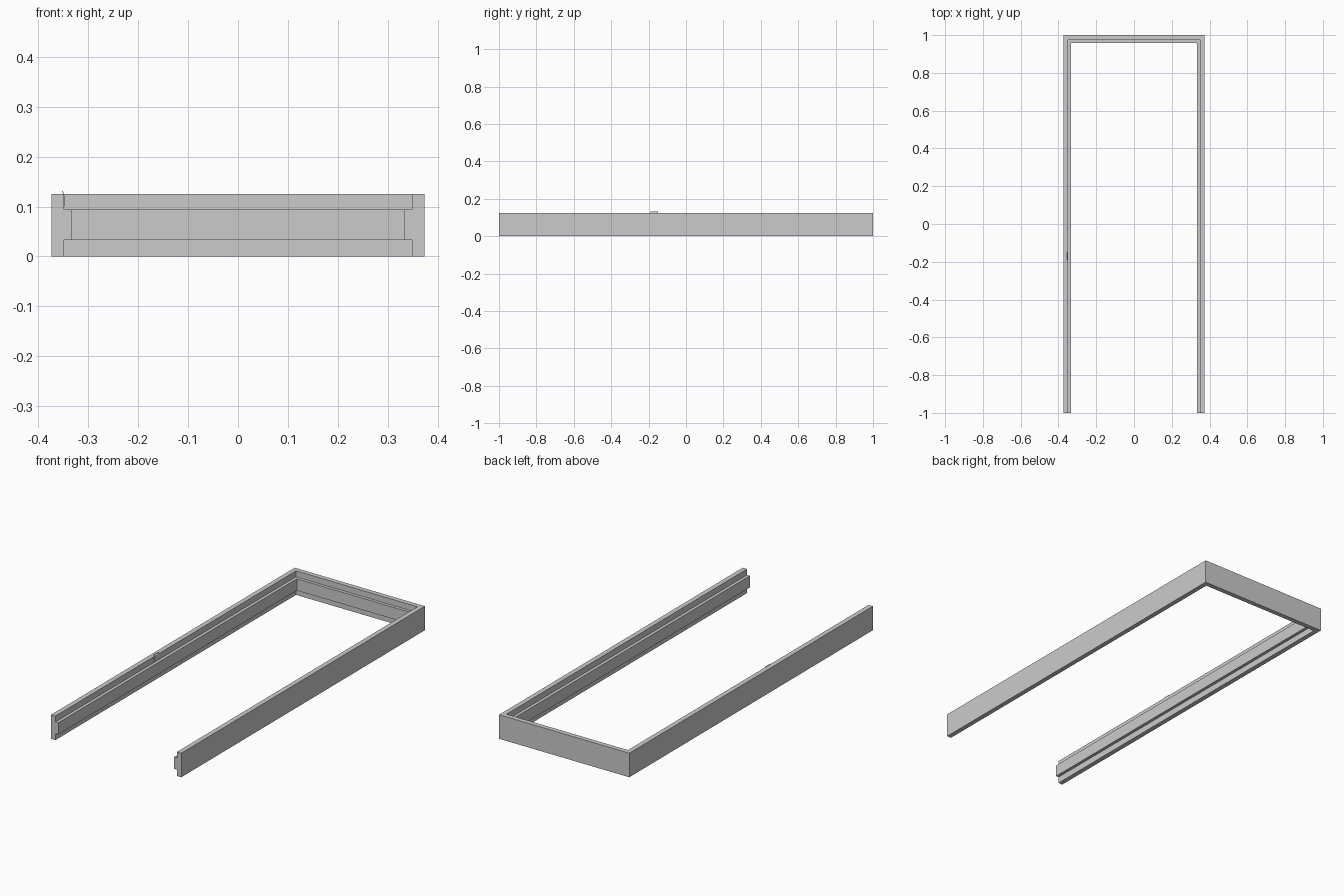
import bpy
import bmesh
import math

cube = bpy.data.objects.get("Cube")
if cube:
    bpy.data.objects.remove(cube, do_unlink=True)


def make_material(name, colour):
    mat = bpy.data.materials.new(name)
    mat.use_nodes = True
    mat.diffuse_color = colour
    mat.node_tree.nodes["Principled BSDF"].inputs["Base Color"].default_value = colour
    return mat


grey = make_material("plain grey", (0.6, 0.6, 0.6, 1))


def make_object(name, bm):
    bmesh.ops.recalc_face_normals(bm, faces=bm.faces)
    mesh = bpy.data.meshes.new(name)
    bm.to_mesh(mesh)
    bm.free()
    mesh.materials.append(grey)
    obj = bpy.data.objects.new(name, mesh)
    bpy.context.collection.objects.link(obj)
    return obj


# Frame outer size and board section: (inset from the outside, height)
HALF_W, HALF_L, DEPTH = 0.374, 1.0, 0.125
BOARD, STOP = 0.025, 0.041
STOP_LOW, STOP_HIGH = 0.033, 0.094
section = [(0, 0), (BOARD, 0), (BOARD, STOP_LOW), (STOP, STOP_LOW),
           (STOP, STOP_HIGH), (BOARD, STOP_HIGH), (BOARD, DEPTH), (0, DEPTH)]


def board(name, start, end):
    """Sweep the section between two stations, each mapping an inset to x, y."""
    bm = bmesh.new()
    rings = [[bm.verts.new((*station(i), z)) for i, z in section]
             for station in (start, end)]
    for k in range(len(section)):
        j = (k + 1) % len(section)
        bm.faces.new((rings[0][k], rings[0][j], rings[1][j], rings[1][k]))
    for ring in rings:
        bm.faces.new(ring)
    return make_object(name, bm)


def foot(side):
    return lambda i: (side * (HALF_W - i), -HALF_L)


def mitre(side):
    return lambda i: (side * (HALF_W - i), HALF_L - i)


# Two side jambs and the head, mitred at the corners
board("left_jamb", foot(1), mitre(1))
board("right_jamb", foot(-1), mitre(-1))
board("head_jamb", mitre(-1), mitre(1))

# Strike plate on the right jamb, with a lip curling over the edge
face_x = -HALF_W + BOARD
path = [(face_x, 0.1), (face_x, 0.121)]
for step in range(1, 6):
    a = math.radians(step * 12)
    path.append((face_x - 0.008 * (1 - math.cos(a)), 0.121 + 0.011 * math.sin(a)))
bm = bmesh.new()
rows = [[bm.verts.new((x, y, z)) for y in (-0.19, -0.15)] for x, z in path]
for a, b in zip(rows, rows[1:]):
    bm.faces.new((a[0], a[1], b[1], b[0]))
plate = make_object("strike_plate", bm)
solid = plate.modifiers.new("thickness", "SOLIDIFY")
solid.thickness = 0.0015
solid.offset = 0
